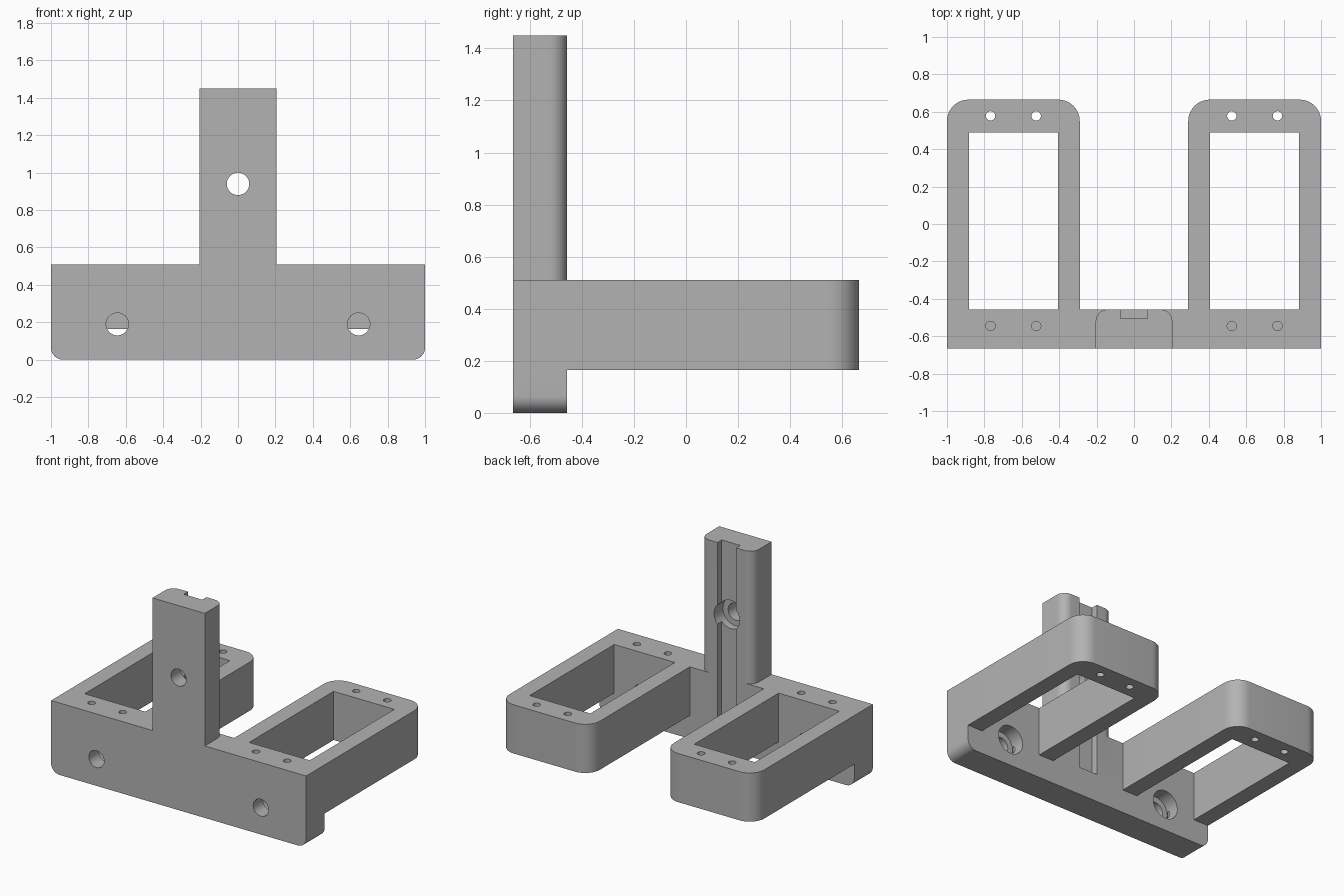
import bpy, bmesh, math
from mathutils import Vector, Matrix

if "Cube" in bpy.data.objects:
    bpy.data.objects.remove(bpy.data.objects["Cube"])

grey = bpy.data.materials.new("plain_grey")
grey.use_nodes = True
grey.diffuse_color = (0.45, 0.45, 0.45, 1)
grey.node_tree.nodes["Principled BSDF"].inputs["Base Color"].default_value = (0.45, 0.45, 0.45, 1)

FRONT, BACK, END = -0.665, -0.457, 0.665
BOTTOM, DECK, TOP = 0.165, 0.51, 1.45


def make(name, bm):
    bmesh.ops.recalc_face_normals(bm, faces=bm.faces)
    mesh = bpy.data.meshes.new(name)
    bm.to_mesh(mesh)
    bm.free()
    mesh.materials.append(grey)
    obj = bpy.data.objects.new(name, mesh)
    bpy.context.collection.objects.link(obj)
    return obj


def rounded(corners, steps=10):
    """Turn (u, v, radius) right-angle corners into an outline with arcs."""
    points = []
    for i, (u, v, r) in enumerate(corners):
        c = Vector((u, v))
        if not r:
            points.append(c)
            continue
        a = (Vector(corners[i - 1][:2]) - c).normalized() * r
        b = (Vector(corners[(i + 1) % len(corners)][:2]) - c).normalized() * r
        for k in range(steps + 1):
            t = k / steps * math.pi / 2
            points.append(c + a * (1 - math.sin(t)) + b * (1 - math.cos(t)))
    return points


def extrude(name, corners, low, high, axis="z"):
    """Extrude an outline along z (outline in x, y) or along y (outline in x, z)."""
    bm = bmesh.new()
    place = (lambda p: (p.x, p.y, low)) if axis == "z" else (lambda p: (p.x, low, p.y))
    face = bm.faces.new([bm.verts.new(place(p)) for p in rounded(corners)])
    new = bmesh.ops.extrude_face_region(bm, geom=[face])["geom"]
    offset = (0, 0, high - low) if axis == "z" else (0, high - low, 0)
    bmesh.ops.translate(bm, vec=offset, verts=[g for g in new if isinstance(g, bmesh.types.BMVert)])
    return make(name, bm)


def box(x0, x1, y0, y1):
    return [(x0, y0, 0), (x1, y0, 0), (x1, y1, 0), (x0, y1, 0)]


def cylinder(name, radius, depth, centre, along_y=False):
    bm = bmesh.new()
    turn = Matrix.Rotation(math.pi / 2, 4, "X") if along_y else Matrix()
    bmesh.ops.create_cone(bm, cap_ends=True, segments=40, radius1=radius, radius2=radius,
                          depth=depth, matrix=Matrix.Translation(centre) @ turn)
    return make(name, bm)


def combine(target, other, operation):
    mod = target.modifiers.new(other.name, "BOOLEAN")
    mod.operation, mod.solver, mod.object = operation, "EXACT", other
    bpy.context.view_layer.objects.active = target
    bpy.ops.object.modifier_apply(modifier=mod.name)
    bpy.data.objects.remove(other)


# Front plate with rounded lower corners
bracket = extrude("bracket", [(-1, 0, 0.065), (1, 0, 0.065), (1, DECK, 0), (-1, DECK, 0)],
                  FRONT, BACK, "y")

# Upright post, rounded along its rear edges
post = extrude("post", [(-0.205, FRONT, 0), (0.205, FRONT, 0),
                        (0.205, BACK, 0.065), (-0.205, BACK, 0.065)], DECK - 0.1, TOP)
combine(bracket, post, "UNION")

# Two rectangular frames reaching backwards
for side in (-1, 1):
    frame = extrude("frame", [(side * 0.29, FRONT, 0), (side, FRONT, 0),
                              (side, END, 0.115), (side * 0.29, END, 0.115)], BOTTOM, DECK)
    combine(bracket, frame, "UNION")

# Groove down the back of the post
groove = extrude("groove", box(-0.073, 0.073, BACK - 0.047, BACK + 0.05), 0.2, TOP + 0.1)
combine(bracket, groove, "DIFFERENCE")

for side in (-1, 1):
    # Frame window
    window = extrude("window", box(side * 0.407, side * 0.883, BACK, 0.49), 0.05, DECK + 0.1)
    combine(bracket, window, "DIFFERENCE")
    # Small screw holes at both ends of the frame
    for x in (0.523, 0.767):
        for y in (-0.545, 0.578):
            screw = cylinder("screw_hole", 0.025, 0.5, (side * x, y, BOTTOM + 0.25 - (y > 0) * 0.1))
            combine(bracket, screw, "DIFFERENCE")

# Mounting holes, counterbored from the rear
for x, z in ((-0.645, 0.19), (0.645, 0.19), (0, 0.94)):
    combine(bracket, cylinder("bolt_hole", 0.06, 0.6, (x, FRONT, z), True), "DIFFERENCE")
    combine(bracket, cylinder("counterbore", 0.1, 0.2, (x, BACK, z), True), "DIFFERENCE")

bpy.ops.object.select_all(action="DESELECT")
bracket.select_set(True)
bpy.context.view_layer.objects.active = bracket
bpy.ops.object.shade_smooth_by_angle(angle=math.radians(30))
